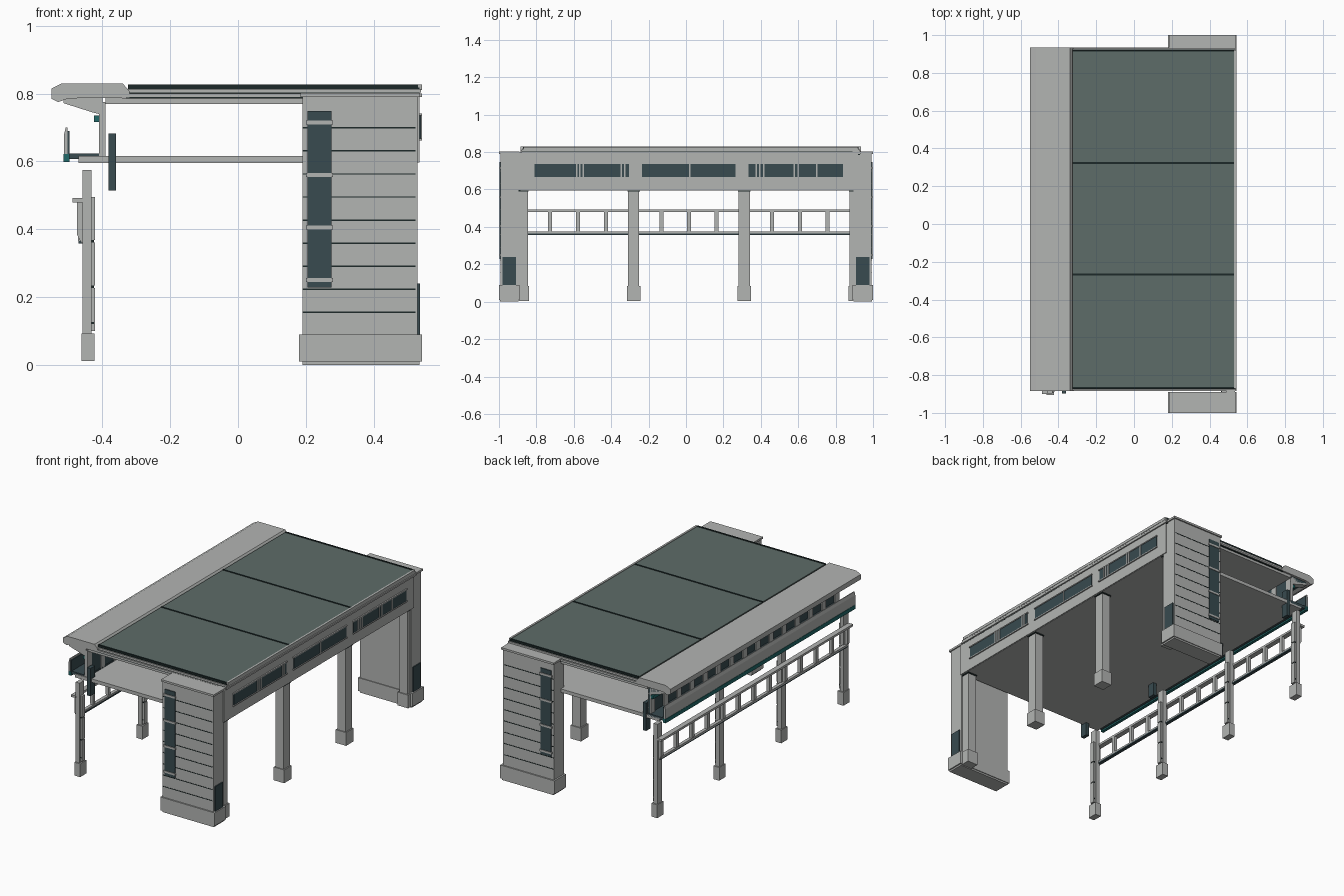
import bpy, bmesh

def material(name, r, g, b):
    m = bpy.data.materials.new(name)
    m.diffuse_color = (r, g, b, 1)
    return m

GREY = material("light_grey", 0.45, 0.46, 0.45)
ROOF = material("roof_green_grey", 0.11, 0.15, 0.14)
GLASS = material("dark_slate", 0.04, 0.07, 0.08)
TEAL = material("teal_trim", 0.015, 0.14, 0.14)
DARK = material("dark_seam", 0.012, 0.022, 0.022)

def finish(name, bm, mat):
    bmesh.ops.recalc_face_normals(bm, faces=bm.faces)
    me = bpy.data.meshes.new(name)
    bm.to_mesh(me)
    bm.free()
    me.materials.append(mat)
    ob = bpy.data.objects.new(name, me)
    bpy.context.collection.objects.link(ob)
    return ob

def boxes(name, mat, items):
    """One object from boxes given as (x0, x1, y0, y1, z0, z1)."""
    bm = bmesh.new()
    for x0, x1, y0, y1, z0, z1 in items:
        vs = bmesh.ops.create_cube(bm, size=1)["verts"]
        for v in vs:
            v.co = ((x0 + x1) / 2 + v.co.x * (x1 - x0),
                    (y0 + y1) / 2 + v.co.y * (y1 - y0),
                    (z0 + z1) / 2 + v.co.z * (z1 - z0))
    return finish(name, bm, mat)

def extrude_y(name, mat, profile, spans):
    """Extrude an (x, z) profile along y for every (y0, y1) span."""
    bm = bmesh.new()
    for y0, y1 in spans:
        f = bm.faces.new([bm.verts.new((x, y0, z)) for x, z in profile])
        g = bmesh.ops.extrude_face_region(bm, geom=[f])["geom"]
        for v in g:
            if isinstance(v, bmesh.types.BMVert):
                v.co.y = y1
    return finish(name, bm, mat)

Y0, Y1 = -0.885, 0.935                      # roof ends
BAYS = [-0.875, -0.28, 0.312, 0.905]        # column positions along y

# End towers with base, cap, plank seams and ladder-like window strip
for tag, s in (("front", -1), ("back", 1)):
    def yb(a, b):
        return (min(s * a, s * b), max(s * a, s * b))
    boxes(tag + "_tower", GREY, [(0.19, 0.53, *yb(0.895, 0.992), 0.09, 0.79)])
    boxes(tag + "_tower_base", GREY, [(0.18, 0.543, *yb(0.89, 1.0), 0.01, 0.09),
                                      (0.19, 0.535, *yb(0.895, 0.995), 0.0, 0.01)])
    boxes(tag + "_tower_cap", GREY, [(0.185, 0.537, *yb(0.89, 1.0), 0.79, 0.802)])
    boxes(tag + "_tower_seams", DARK,
          [(0.19, 0.524, *yb(0.99, 0.9935), 0.153 + i * 0.068, 0.157 + i * 0.068) for i in range(9)])
    boxes(tag + "_tower_window", GLASS, [(0.205, 0.275, *yb(0.99, 0.9965), 0.228, 0.748)])
    boxes(tag + "_window_rungs", GREY,
          [(0.2, 0.28, *yb(0.99, 1.0), z, z + 0.012) for z in (0.244, 0.399, 0.554, 0.709)])
    boxes(tag + "_tower_side_panel", GLASS, [(0.525, 0.536, *yb(0.91, 0.98), 0.09, 0.24)])

# Right columns under the long wall
boxes("right_columns", GREY, [(0.467, 0.523, y - 0.03, y + 0.03, 0.08, 0.6) for y in BAYS])
boxes("right_column_bases", GREY, [(0.46, 0.53, y - 0.036, y + 0.036, 0.005, 0.085) for y in BAYS])
boxes("right_column_caps", DARK, [(0.463, 0.527, y - 0.034, y + 0.034, 0.588, 0.596) for y in BAYS])

# Long right wall with window bands and mullions
boxes("right_wall", GREY, [(0.49, 0.535, -0.9, 0.92, 0.597, 0.8)])
WINS = [(-0.81, -0.305), (-0.235, 0.265), (0.335, 0.84)]
boxes("right_wall_windows", GLASS, [(0.53, 0.539, a, b, 0.668, 0.735) for a, b in WINS])
boxes("right_wall_mullions", GREY,
      [(0.53, 0.543, y - 0.004, y + 0.004, 0.664, 0.739)
       for y in (-0.583, -0.567, -0.55, -0.345, -0.328, 0.02, 0.375, 0.395, 0.415, 0.58, 0.6, 0.7)])
boxes("right_wall_frames", GREY,
      [(0.53, 0.543, a - 0.006, b + 0.006, z, z + 0.006) for a, b in WINS for z in (0.662, 0.735)])

# Upper floor slab
boxes("floor_slab", GREY, [(-0.47, 0.53, Y0, 0.925, 0.595, 0.616)])

# Roof: stepped layers with dark seams, panels and dividing ridges
boxes("roof_layers", GREY, [(-0.39, 0.53, Y0 + 0.01, Y1 - 0.01, 0.77, 0.787),
                            (-0.33, 0.543, Y0, Y1, 0.79, 0.8),
                            (-0.325, 0.54, Y0 + 0.006, Y1 - 0.006, 0.803, 0.813)])
boxes("roof_seams", DARK, [(-0.33, 0.535, Y0 + 0.004, Y1 - 0.004, 0.785, 0.791),
                           (-0.325, 0.535, Y0 + 0.008, Y1 - 0.008, 0.799, 0.804),
                           (-0.325, 0.535, Y0 + 0.012, Y1 - 0.012, 0.812, 0.818)])
boxes("roof_edge_strips", GREY, [(0.53, 0.542, Y0 + 0.015, Y1 - 0.015, 0.81, 0.827)])
EDGES = [Y0 + 0.018, -0.268, 0.322, Y1 - 0.018]
boxes("roof_panels", ROOF, [(-0.325, 0.531, a + 0.004, b - 0.004, 0.815, 0.824)
                            for a, b in zip(EDGES, EDGES[1:])])
boxes("roof_ridges", DARK, [(-0.325, 0.531, y - 0.005, y + 0.005, 0.815, 0.827) for y in EDGES])

# Left cornice
extrude_y("left_cornice", GREY,
          [(-0.32, 0.807), (-0.34, 0.83), (-0.52, 0.83), (-0.55, 0.815), (-0.55, 0.785),
           (-0.53, 0.775), (-0.5, 0.786), (-0.32, 0.788)], [(Y0, Y1)])

# Balcony wall: dark glass with light piers, brackets and teal strip
N = 15
STEP = (0.9 - -0.86) / (N - 1)
PIERS = [-0.86 + i * STEP for i in range(N)]
boxes("balcony_glass", GLASS, [(-0.403, -0.393, -0.875, 0.92, 0.616, 0.775)])
boxes("balcony_piers", GREY, [(-0.41, -0.39, y - 0.02, y + 0.02, 0.616, 0.775) for y in PIERS])
extrude_y("cornice_brackets", GREY,
          [(-0.515, 0.787), (-0.40, 0.787), (-0.40, 0.737), (-0.43, 0.745), (-0.515, 0.772)],
          [(y - 0.02, y + 0.02) for y in PIERS])
extrude_y("cornice_soffit", GLASS,
          [(-0.505, 0.789), (-0.40, 0.789), (-0.40, 0.75), (-0.43, 0.76), (-0.505, 0.779)],
          [(-0.875, 0.92)])
boxes("balcony_teal_strip", TEAL, [(-0.425, -0.403, -0.875, 0.92, 0.716, 0.736)])

# Balcony floor and parapet
boxes("balcony_floor", GLASS, [(-0.505, -0.39, -0.88, 0.925, 0.607, 0.624)])
boxes("parapet_trim", TEAL, [(-0.515, -0.497, -0.885, 0.93, 0.598, 0.622)])
extrude_y("parapet", GREY, [(-0.513, 0.622), (-0.503, 0.622), (-0.503, 0.7), (-0.508, 0.7), (-0.513, 0.68)],
          [(-0.885, 0.93)])
boxes("parapet_lining", GLASS, [(-0.503, -0.497, -0.883, 0.928, 0.622, 0.69)])

# Dark hanger blocks through the slab edge
boxes("hanger_blocks", GLASS, [(-0.382, -0.36, y - 0.022, y + 0.022, 0.515, 0.683) for y in BAYS])

# Left columns with rear strip
boxes("left_columns", GREY, [(-0.458, -0.432, y - 0.022, y + 0.022, 0.08, 0.575) for y in BAYS])
boxes("left_column_bases", GREY, [(-0.462, -0.423, y - 0.03, y + 0.03, 0.012, 0.092) for y in BAYS])
boxes("left_column_strips", GREY, [(-0.433, -0.421, y - 0.014, y + 0.014, z, z + 0.127)
                                   for y in BAYS for z in (0.1, 0.234, 0.368)])
boxes("left_column_seams", DARK, [(-0.44, -0.425, y - 0.016, y + 0.016, z, z + 0.007)
                                  for y in BAYS for z in (0.12, 0.227, 0.361)])

# Railing between left columns: top board, lower rail, balusters
boxes("rail_top", GREY, [(-0.488, -0.457, -0.9, 0.93, 0.479, 0.492)])
boxes("rail_bottom", GREY, [(-0.472, -0.452, -0.88, 0.91, 0.366, 0.376)])
boxes("rail_bottom_trim", GLASS, [(-0.47, -0.45, -0.88, 0.91, 0.358, 0.366)])
extrude_y("balusters", GREY, [(-0.475, 0.48), (-0.455, 0.48), (-0.455, 0.36), (-0.462, 0.36), (-0.475, 0.385)],
          [(a + (b - a) * k / 4 - 0.011, a + (b - a) * k / 4 + 0.011)
           for a, b in zip(BAYS, BAYS[1:]) for k in range(4)] + [(BAYS[-1] - 0.011, BAYS[-1] + 0.011)])
